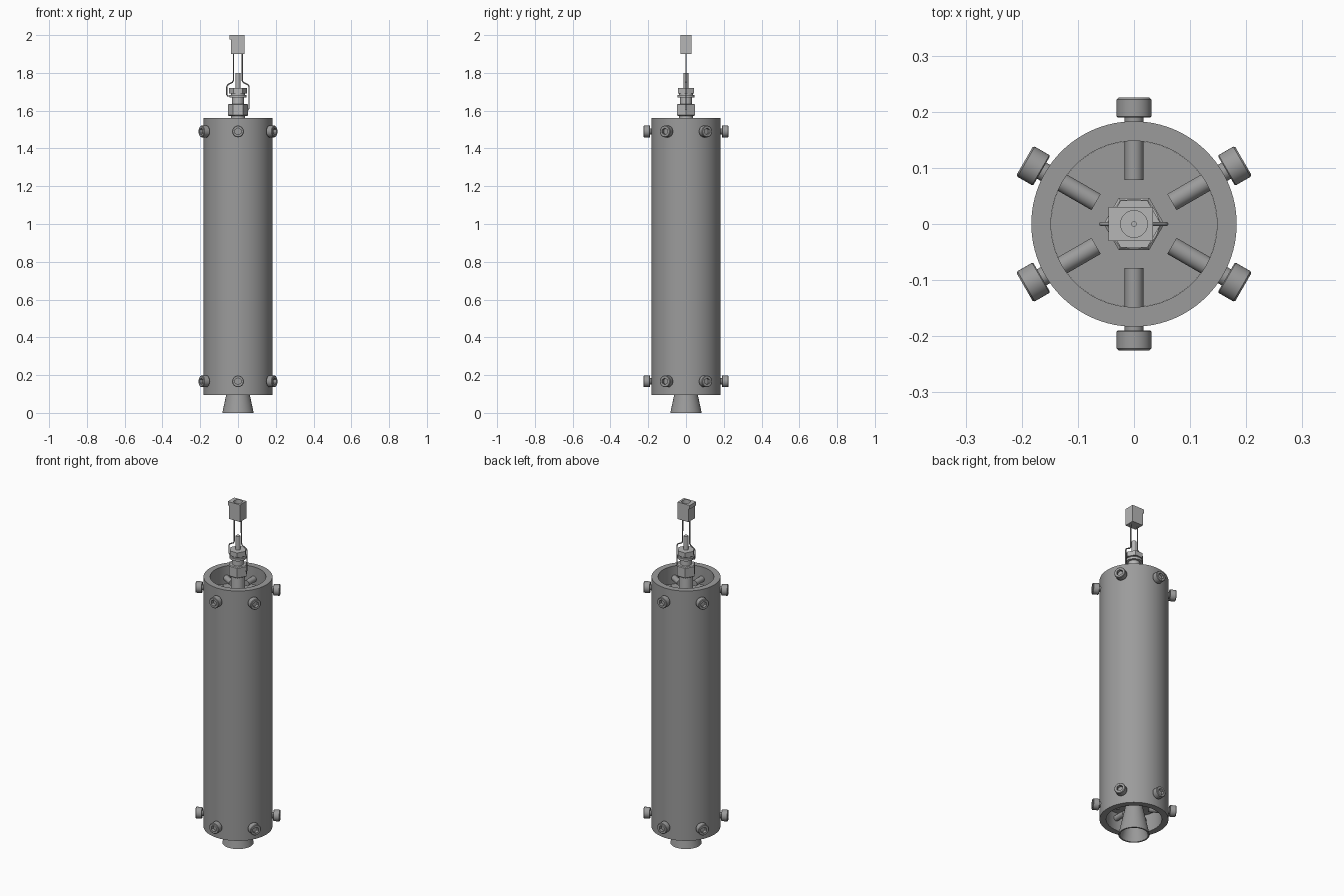
import bpy, bmesh, math
from mathutils import Matrix

if "Cube" in bpy.data.objects:
    bpy.data.objects.remove(bpy.data.objects["Cube"])


def material(name, value):
    m = bpy.data.materials.new(name)
    m.diffuse_color = (value, value, value, 1)
    m.use_nodes = True
    m.node_tree.nodes["Principled BSDF"].inputs["Base Color"].default_value = m.diffuse_color
    return m


DARK = material("dark steel", 0.33)
LIGHT = material("light metal", 0.47)


def finish(obj, mat):
    obj.data.materials.append(mat)
    bpy.ops.object.select_all(action='DESELECT')
    obj.select_set(True)
    bpy.context.view_layer.objects.active = obj
    bpy.ops.object.shade_smooth_by_angle(angle=math.radians(35))
    return obj


def lathe(name, profile, mat, seg=48, closed=False):
    """Spin (radius, height[, 'hex']) points round z; hex rings have points on x."""
    bm = bmesh.new()
    rings = []
    for p in profile:
        ring = []
        for i in range(seg):
            a = 2 * math.pi * i / seg
            r = p[0]
            if len(p) > 2:
                r *= math.cos(math.pi / 6) / math.cos(a % (math.pi / 3) - math.pi / 6)
            ring.append(bm.verts.new((r * math.cos(a), r * math.sin(a), p[1])))
        rings.append(ring)
    pairs = list(zip(rings, rings[1:]))
    if closed:
        pairs.append((rings[-1], rings[0]))
    else:
        bm.faces.new(rings[0])
        bm.faces.new(rings[-1])
    for lo, hi in pairs:
        for i in range(seg):
            j = (i + 1) % seg
            bm.faces.new((lo[i], lo[j], hi[j], hi[i]))
    bmesh.ops.recalc_face_normals(bm, faces=bm.faces)
    mesh = bpy.data.meshes.new(name)
    bm.to_mesh(mesh)
    bm.free()
    obj = bpy.data.objects.new(name, mesh)
    bpy.context.collection.objects.link(obj)
    return finish(obj, mat)


def box(name, lo, hi, mat):
    bm = bmesh.new()
    bmesh.ops.create_cube(bm, size=1)
    for v in bm.verts:
        v.co = [(a + b) / 2 + c * (b - a) for a, b, c in zip(lo, hi, v.co)]
    mesh = bpy.data.meshes.new(name)
    bm.to_mesh(mesh)
    bm.free()
    obj = bpy.data.objects.new(name, mesh)
    bpy.context.collection.objects.link(obj)
    mesh.materials.append(mat)
    return obj


# Main casing tube
lathe("casing", [(0.183, 0.095), (0.183, 1.56), (0.148, 1.56), (0.148, 0.095)],
      DARK, 96, closed=True)

# End closures inside the casing
lathe("top_bulkhead", [(0.1478, 1.38), (0.1478, 1.455)], DARK, 96)
lathe("bottom_bulkhead", [(0.1478, 0.2), (0.1478, 0.28)], DARK, 96)

# Flared hollow nozzle
lathe("nozzle", [(0.039, 0.205), (0.083, 0.0), (0.075, 0.0), (0.026, 0.195)], DARK, 48)

# Radial socket-head screws, two rows of six
screw = lathe("screw", [(0.0165, 0.078), (0.0165, 0.19), (0.029, 0.19), (0.031, 0.192),
                        (0.031, 0.222), (0.028, 0.225), (0.018, 0.225, 'hex'),
                        (0.018, 0.207, 'hex')], DARK, 36)
for row, z in enumerate((0.167, 1.49)):
    for k in range(6):
        obj = screw if row == k == 0 else screw.copy()
        if obj is not screw:
            bpy.context.collection.objects.link(obj)
        obj.matrix_world = (Matrix.Translation((0, 0, z))
                            @ Matrix.Rotation(math.radians(30 + 60 * k), 4, 'Z')
                            @ Matrix.Rotation(math.pi / 2, 4, 'Y'))

# Hex fitting on the top bulkhead, with neck, collar and nut
lathe("fitting_base", [(0.037, 1.45), (0.037, 1.576)], LIGHT)
lathe("fitting_hex", [(0.049, 1.572, 'hex'), (0.054, 1.576, 'hex'),
                      (0.054, 1.632, 'hex'), (0.049, 1.636, 'hex')], LIGHT)
lathe("fitting_neck", [(0.031, 1.63), (0.031, 1.672)], LIGHT)
lathe("fitting_collar", [(0.045, 1.67), (0.045, 1.684)], LIGHT)
lathe("fitting_nut", [(0.036, 1.682), (0.036, 1.692), (0.048, 1.692, 'hex'),
                      (0.048, 1.72, 'hex')], LIGHT)
lathe("stem", [(0.0125, 1.71), (0.0125, 1.8)], LIGHT, 24)

# Plug with a round socket, centre pin and latch tab
plug = box("plug", (-0.036, -0.03, 1.9), (0.034, 0.03, 2.0), LIGHT)
cutter = lathe("socket_cutter", [(0.024, 1.93), (0.024, 2.05)], LIGHT, 32)
cutter.hide_render = True
cutter.hide_set(True)
cut = plug.modifiers.new("socket", 'BOOLEAN')
cut.object = cutter
cut.operation = 'DIFFERENCE'
cut.solver = 'EXACT'
lathe("plug_pin", [(0.005, 1.925), (0.005, 1.98)], LIGHT, 16)
box("plug_tab", (-0.045, -0.03, 1.978), (-0.035, 0.03, 2.0), LIGHT)


# Pair of bent lead wires from the plug to the fitting
def wire(name, pts):
    cu = bpy.data.curves.new(name, 'CURVE')
    cu.dimensions = '3D'
    cu.bevel_depth = 0.0035
    cu.bevel_resolution = 2
    cu.use_fill_caps = True
    sp = cu.splines.new('POLY')
    sp.points.add(len(pts) - 1)
    for p, (x, z) in zip(sp.points, pts):
        p.co = (x, 0, z, 1)
    cu.materials.append(DARK)
    bpy.context.collection.objects.link(bpy.data.objects.new(name, cu))


wire("left_wire", [(-0.024, 1.905), (-0.024, 1.76), (-0.03, 1.75), (-0.053, 1.738),
                   (-0.059, 1.728), (-0.059, 1.685), (-0.054, 1.677), (-0.03, 1.677)])
wire("right_wire", [(0.022, 1.905), (0.022, 1.76), (0.028, 1.75), (0.052, 1.738),
                    (0.058, 1.728), (0.058, 1.66), (0.058, 1.612), (0.053, 1.605), (0.04, 1.605)])
